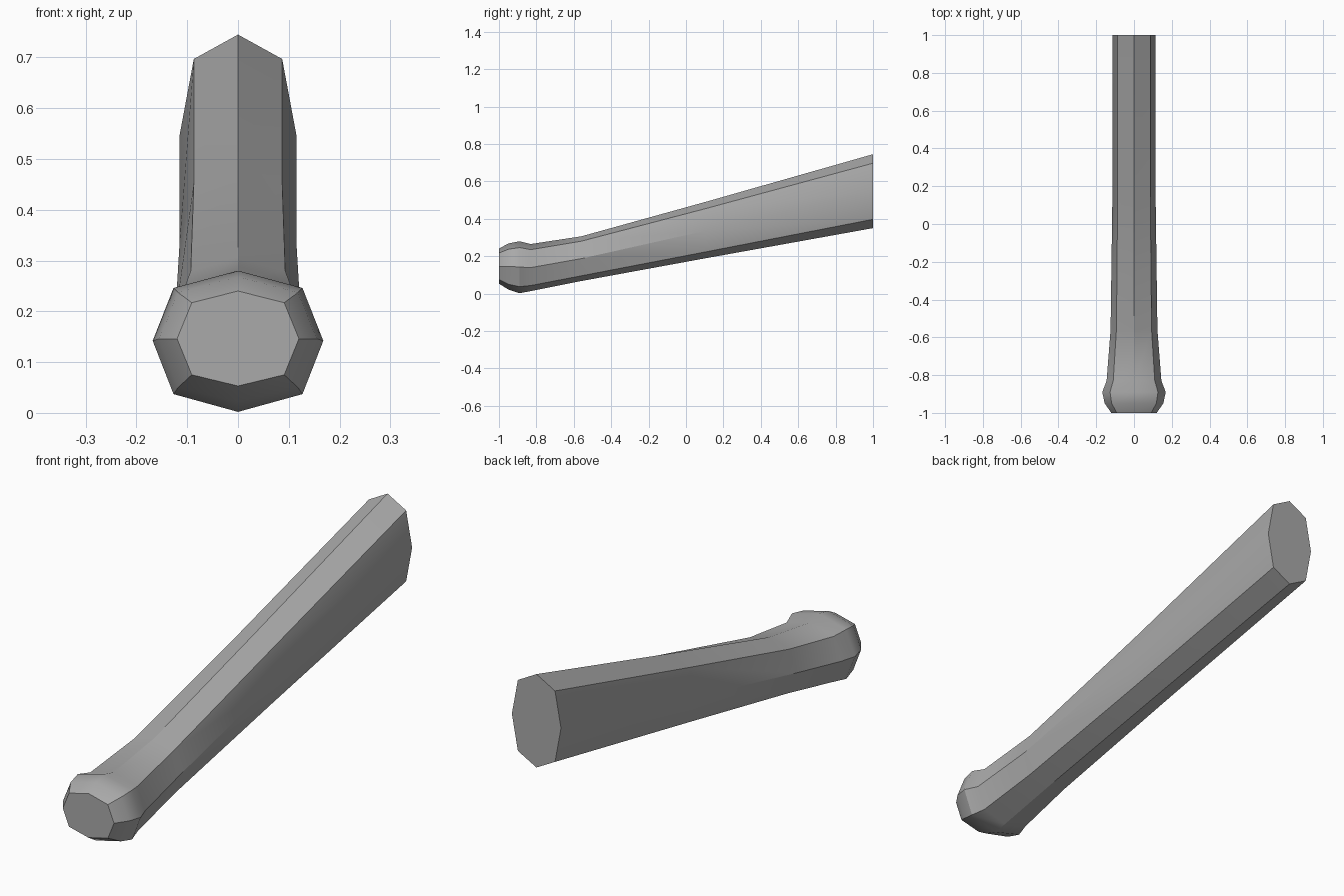
import bpy
import bmesh
import math

if "Cube" in bpy.data.objects:
    bpy.data.objects.remove(bpy.data.objects["Cube"])

# One plain grey for the whole part
grey = bpy.data.materials.new("grey")
grey.diffuse_color = (0.40, 0.40, 0.40, 1)
grey.use_nodes = True
grey.node_tree.nodes["Principled BSDF"].inputs["Base Color"].default_value = grey.diffuse_color

# Octagonal sections along the shaft:
# y, shoulder half-width, side half-width, z of top, upper shoulder, side, lower shoulder, bottom
SECTIONS = [
    (-1.00, 0.091, 0.120, 0.240, 0.217, 0.146, 0.075, 0.053),
    (-0.95, 0.118, 0.155, 0.268, 0.237, 0.146, 0.050, 0.022),
    (-0.89, 0.127, 0.168, 0.280, 0.246, 0.142, 0.037, 0.002),
    (-0.83, 0.110, 0.145, 0.265, 0.235, 0.139, 0.043, 0.013),
    (-0.56, 0.093, 0.124, 0.306, 0.280, 0.187, 0.095, 0.067),
    (0.10, 0.087, 0.115, 0.489, 0.453, 0.335, 0.222, 0.188),
    (1.00, 0.087, 0.115, 0.745, 0.697, 0.547, 0.397, 0.350),
]


def ring(bm, y, shoulder, side, top, upper, mid, lower, bottom):
    half = [(0, top), (shoulder, upper), (side, mid), (shoulder, lower), (0, bottom)]
    loop = half + [(-x, z) for x, z in half[3:0:-1]]
    return [bm.verts.new((x, y, z)) for x, z in loop]


# Flared handle: skin the sections and cap both ends
bm = bmesh.new()
rings = [ring(bm, *s) for s in SECTIONS]
for a, b in zip(rings, rings[1:]):
    for i in range(8):
        j = (i + 1) % 8
        bm.faces.new((a[i], a[j], b[j], b[i]))
bm.faces.new(rings[0])
bm.faces.new(rings[-1])
bmesh.ops.recalc_face_normals(bm, faces=bm.faces)

mesh = bpy.data.meshes.new("handle")
bm.to_mesh(mesh)
bm.free()
mesh.materials.append(grey)
handle = bpy.data.objects.new("handle", mesh)
bpy.context.collection.objects.link(handle)

# Smooth along the length, crisp on the octagon edges
bpy.context.view_layer.objects.active = handle
handle.select_set(True)
bpy.ops.object.shade_smooth_by_angle(angle=math.radians(30))
